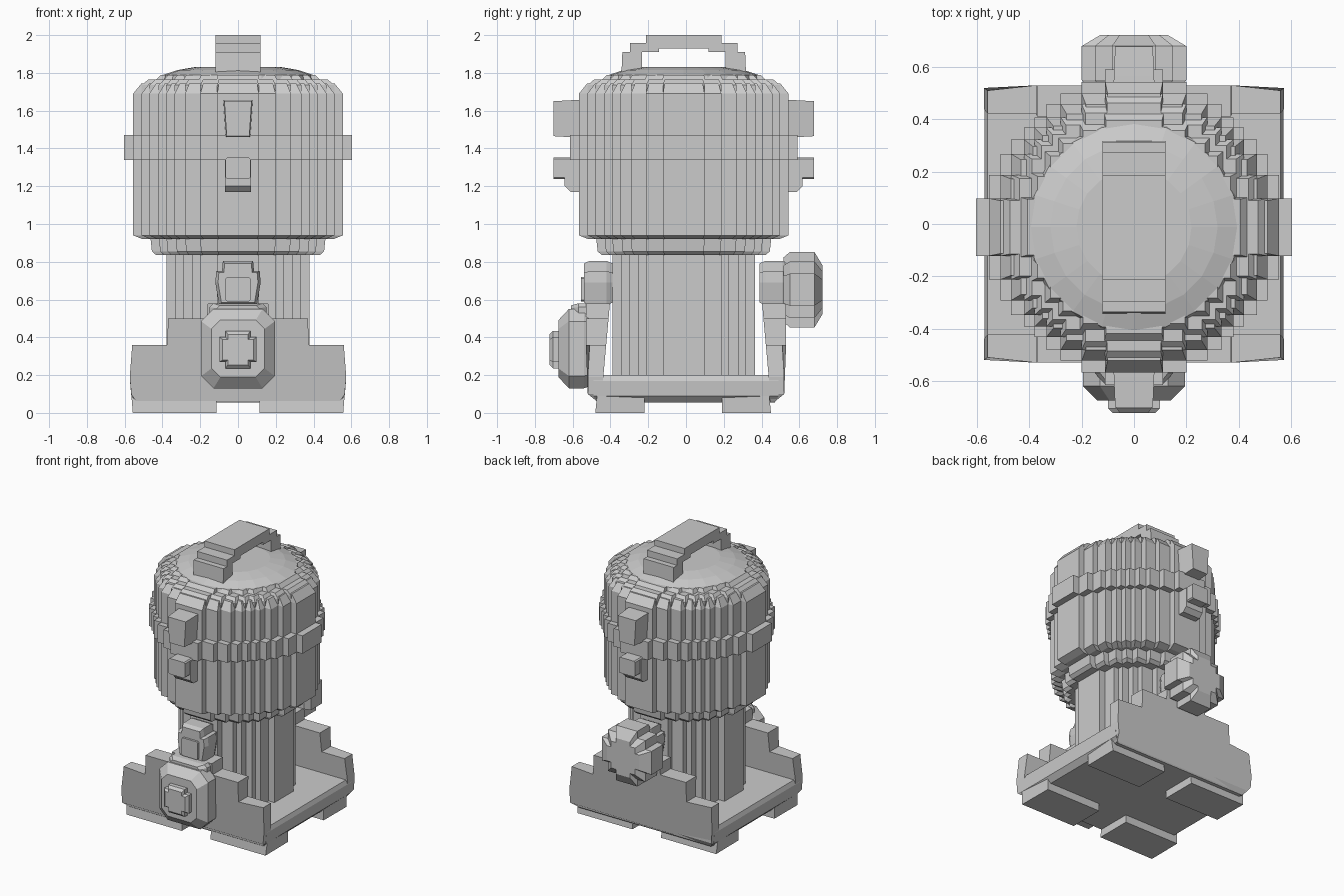
import bpy, bmesh
from math import cos, sin, tau

if "Cube" in bpy.data.objects:
    bpy.data.objects.remove(bpy.data.objects["Cube"])

CY = -0.012  # the round parts sit a touch forward of centre


def loft(name, rings):
    """Skin equal-length rings of 3D points and cap both ends."""
    bm = bmesh.new()
    vs = [[bm.verts.new(p) for p in r] for r in rings]
    n = len(rings[0])
    for a, b in zip(vs, vs[1:]):
        for i in range(n):
            j = (i + 1) % n
            bm.faces.new((a[i], a[j], b[j], b[i]))
    bm.faces.new(vs[0])
    bm.faces.new(vs[-1])
    bmesh.ops.recalc_face_normals(bm, faces=bm.faces)
    me = bpy.data.meshes.new(name)
    bm.to_mesh(me)
    bm.free()
    ob = bpy.data.objects.new(name, me)
    bpy.context.collection.objects.link(ob)
    return ob


def stepped(s):
    """Stair-stepped circle outline from a list of half widths."""
    q = []
    n = len(s)
    for i in range(n):
        q.append((s[n - 1 - i], s[i]))
        if i < n - 1:
            q.append((s[n - 2 - i], s[i]))
    out = []
    for _ in range(4):
        out += q
        q = [(-y, x) for x, y in q]
    return out


def drum(name, outline, layers):
    """Outline in xy stacked in z; layers are (z, scale)."""
    return loft(name, [[(x * k, y * k + CY, z) for x, y in outline] for z, k in layers])


def knob(name, outline, zc, layers):
    """Outline in xz stacked along y; layers are (y, scale)."""
    return loft(name, [[(x * k, y, z * k + zc) for x, z in outline] for y, k in layers])


def chamfered(hx, hz, c):
    return [(hx, hz - c), (hx - c, hz), (c - hx, hz), (-hx, hz - c),
            (-hx, c - hz), (c - hx, -hz), (hx - c, -hz), (hx, c - hz)]


# Column, collar, large drum and its raised band
grid = [.11, .2, .28, .335, .38, .42, .47, .51, .555, .603]
drum("column", stepped([.11, .2, .24, .29, .33, .378]), [(.15, 1), (.86, 1)])
drum("collar", stepped([.11, .2, .28, .33, .38, .42, .465]),
     [(.835, .93), (.855, .98), (.94, 1)])
drum("drum_body", stepped(grid[:9]), [(.92, .91), (.94, 1), (1.69, 1), (1.745, .92)])
drum("drum_band", stepped(grid), [(1.34, 1), (1.47, 1)])
drum("drum_shoulder", stepped(grid[:8]), [(1.70, 1), (1.735, 1), (1.765, .93)])
drum("lid_rim", stepped([.11, .2, .28, .33, .38, .42]), [(1.74, 1.03), (1.765, 1.03), (1.79, .97)])
drum("lid_dome", [(cos(i * tau / 20), sin(i * tau / 20)) for i in range(20)],
     [(1.76, .41), (1.788, .4), (1.815, .32), (1.832, .22)])

# Stepped carrying handle
half = [(.33, 1.79), (.325, 1.91), (.285, 1.91), (.285, 1.957), (.2, 1.957), (.2, 2.0)]
inner = [(.13, 1.93), (.13, 1.91), (.22, 1.91), (.22, 1.79)]
arch = (half + [(-y, z) for y, z in half[::-1]]
        + [(-y, z) for y, z in inner[::-1]] + inner)
loft("top_handle", [[(x, y + CY, z) for y, z in arch] for x in (-.12, .12)])

# Window blocks on the front and back of the drum
for side, s in (("front", -1), ("back", 1)):
    def at(d):
        return CY + s * d
    knob(side + "_upper_block", [(.072, .09), (-.072, .09), (-.06, -.095), (.06, -.095)],
         1.56, [(at(.5), 1.1), (at(.575), 1.07), (at(.69), 1)])
    knob(side + "_lower_block", chamfered(.065, .057, .008), 1.295,
         [(at(.55), 1), (at(.69), 1)])
    loft(side + "_lower_bracket", [[(-.07, at(.5), z), (.07, at(.5), z), (.07, at(d), z), (-.07, at(d), z)]
                                   for d, z in ((.6, 1.17), (.63, 1.2), (.63, 1.34))])

# Tray base
loft("base_tray", [[(-x, -y, z), (x, -y, z), (x, y, z), (-x, y, z)]
                   for x, y, z in ((.53, .47, .055), (.565, .49, .09), (.572, .49, .17), (.56, .45, .2))])

# Four feet
for sx in (-1, 1):
    for sy, name in ((-1, "front_foot"), (1, "back_foot")):
        loft(name, [[(sx * a, sy * b - .015, z) for a, b in
                     ((.115, .205), (.555, .205), (x, y), (.115, y))]
                    for x, y, z in ((.557, .465, 0), (.565, .455, .1))])

# Stepped end walls, chamfered below and leaning slightly
prof = [(.54, .06), (.565, .1), (.573, .19), (.56, .36), (.375, .36),
        (.37, .5), (.165, .5), (.16, .58)]
prof = prof + [(-x, z) for x, z in prof[::-1]]
for name, s in (("front_wall", -1), ("back_wall", 1)):
    def out_y(x, z):
        y = .49 if z < .08 else .54 if z < .3 else .53
        return s * (y - (.02 if abs(x) > .4 else 0))
    loft(name, [[(x, out_y(x, z), z) for x, z in prof],
                [(x, s * (.455 - .09 * z), z) for x, z in prof]])
    # Latch post above the wall
    post = [(.1, -.12), (.12, 0), (.115, .06), (.085, .06), (.08, .115)]
    knob(name + "_post", post + [(-x, z) for x, z in post[::-1]], .69,
         [(s * .39, .88), (s * .42, 1), (s * .51, 1), (s * .54, .88)])

# Front round boss with button, ledge and small square cap
knob("front_boss", chamfered(.195, .21, .065), .34,
     [(-.5, .93), (-.54, 1), (-.62, 1), (-.675, .72)])
knob("front_button", stepped([.06, .09]), .335, [(-.66, 1.1), (-.705, 1.1), (-.722, .9)])
knob("front_ledge", chamfered(.15, .045, .02), .535, [(-.42, 1), (-.57, 1), (-.61, .75)])
knob("front_cap", chamfered(.065, .065, .008), .655, [(-.5, 1), (-.555, 1)])

# Back round knob
knob("back_knob", stepped([.085, .15, .2]), .652,
     [(.515, .85), (.55, 1), (.68, 1), (.722, .65)])
